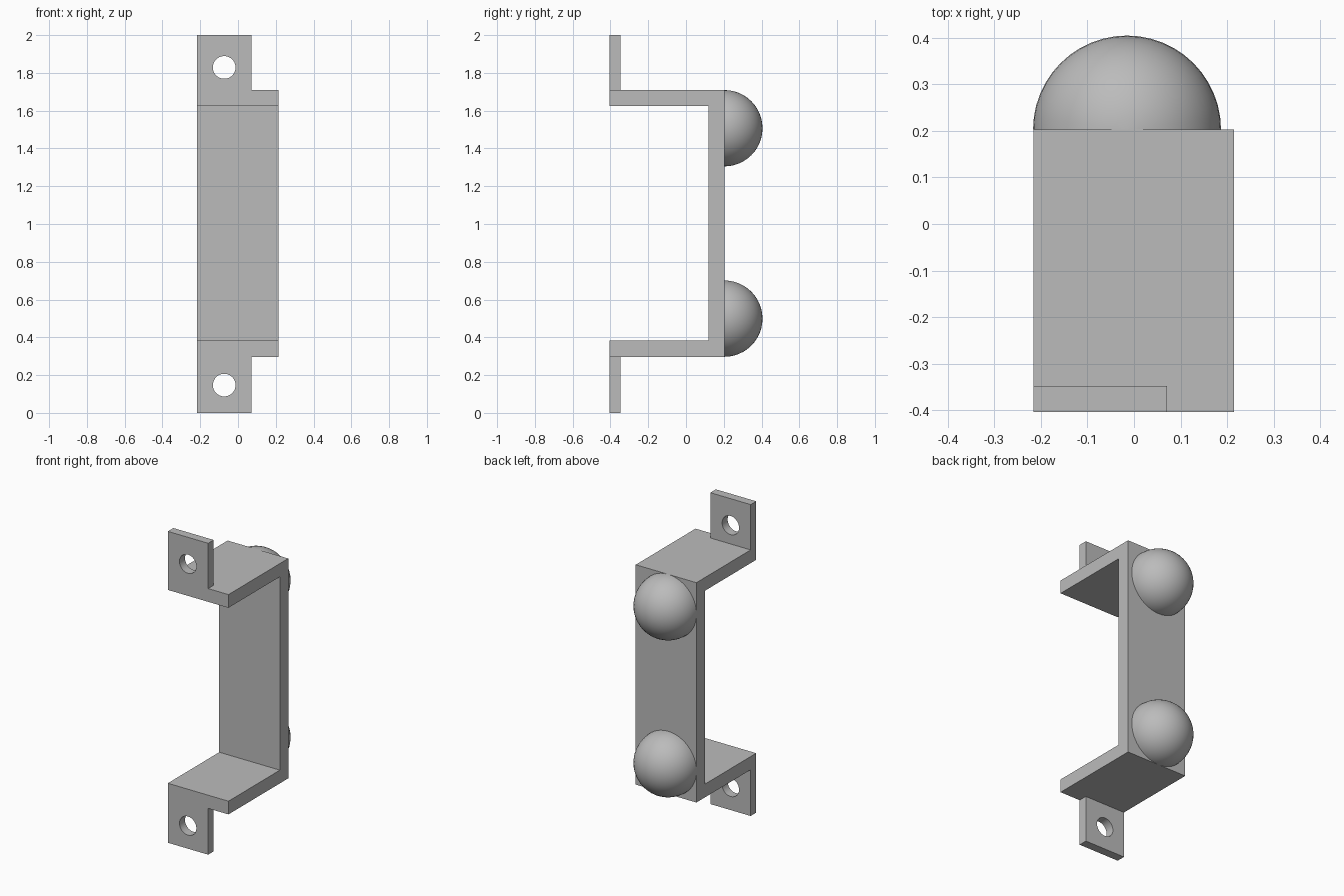
import bpy, bmesh, math
from mathutils import Matrix, Vector

cube = bpy.data.objects.get("Cube")
if cube:
    bpy.data.objects.remove(cube, do_unlink=True)

grey = bpy.data.materials.new("plain grey")
grey.use_nodes = True
colour = (0.5, 0.5, 0.5, 1)
grey.diffuse_color = colour
grey.node_tree.nodes["Principled BSDF"].inputs["Base Color"].default_value = colour

LEFT, RIGHT, TAB_RIGHT = -0.216, 0.215, 0.071
FRONT, BACK = -0.404, 0.203
LOW, HIGH = 0.297, 1.709
WALL, TAB = 0.085, 0.056


def finish(bm, name):
    bmesh.ops.recalc_face_normals(bm, faces=bm.faces)
    mesh = bpy.data.meshes.new(name)
    bm.to_mesh(mesh)
    bm.free()
    mesh.materials.append(grey)
    obj = bpy.data.objects.new(name, mesh)
    bpy.context.collection.objects.link(obj)
    return obj


def box(name, low, high):
    bm = bmesh.new()
    low, high = Vector(low), Vector(high)
    size = Matrix.Diagonal((*(high - low), 1))
    bmesh.ops.create_cube(bm, size=1, matrix=Matrix.Translation((low + high) / 2) @ size)
    return finish(bm, name)


def combine(obj, other, operation):
    mod = obj.modifiers.new(operation.lower(), "BOOLEAN")
    mod.operation, mod.object, mod.solver = operation, other, "EXACT"
    bpy.context.view_layer.objects.active = obj
    bpy.ops.object.modifier_apply(modifier=mod.name)
    bpy.data.objects.remove(other, do_unlink=True)


# U-shaped bracket: side profile extruded across the width
inner = BACK - WALL
profile = [(FRONT, LOW), (BACK, LOW), (BACK, HIGH), (FRONT, HIGH),
           (FRONT, HIGH - WALL), (inner, HIGH - WALL), (inner, LOW + WALL), (FRONT, LOW + WALL)]
bm = bmesh.new()
face = bm.faces.new([bm.verts.new((LEFT, y, z)) for y, z in profile])
grown = bmesh.ops.extrude_face_region(bm, geom=[face], use_keep_orig=True)["geom"]
bmesh.ops.translate(bm, vec=(RIGHT - LEFT, 0, 0),
                    verts=[v for v in grown if isinstance(v, bmesh.types.BMVert)])
bracket = finish(bm, "bracket")

# Mounting tabs with a round screw hole in each
for bottom, top, hole_z in ((0, LOW + WALL, 0.147), (HIGH - WALL, 2, 1.829)):
    tab = box("mounting_tab", (LEFT, FRONT, bottom), (TAB_RIGHT, FRONT + TAB, top))
    combine(bracket, tab, "UNION")
    bm = bmesh.new()
    place = Matrix.Translation((-0.073, FRONT, hole_z)) @ Matrix.Rotation(math.pi / 2, 4, "X")
    bmesh.ops.create_cone(bm, cap_ends=True, segments=48, radius1=0.06, radius2=0.06,
                          depth=0.3, matrix=place)
    combine(bracket, finish(bm, "screw_hole"), "DIFFERENCE")

# Half-round knobs on the back plate
RADIUS = 0.202
knobs = []
for name, z in (("lower_knob", LOW + RADIUS), ("upper_knob", HIGH - RADIUS)):
    bm = bmesh.new()
    bmesh.ops.create_uvsphere(bm, u_segments=48, v_segments=24, radius=RADIUS)
    cut = bmesh.ops.bisect_plane(bm, geom=bm.verts[:] + bm.edges[:] + bm.faces[:], dist=1e-5,
                                 plane_co=(0, 0, 0), plane_no=(0, 1, 0), clear_inner=True)
    bmesh.ops.holes_fill(bm, edges=[e for e in bm.edges if e.is_boundary])
    bmesh.ops.translate(bm, vec=(-0.015, BACK, z), verts=bm.verts)
    knobs.append(finish(bm, name))

# Smooth the round surfaces, keep hard edges sharp
bpy.ops.object.select_all(action="DESELECT")
for obj in [bracket] + knobs:
    obj.select_set(True)
bpy.context.view_layer.objects.active = bracket
bpy.ops.object.shade_smooth_by_angle(angle=math.radians(30))
